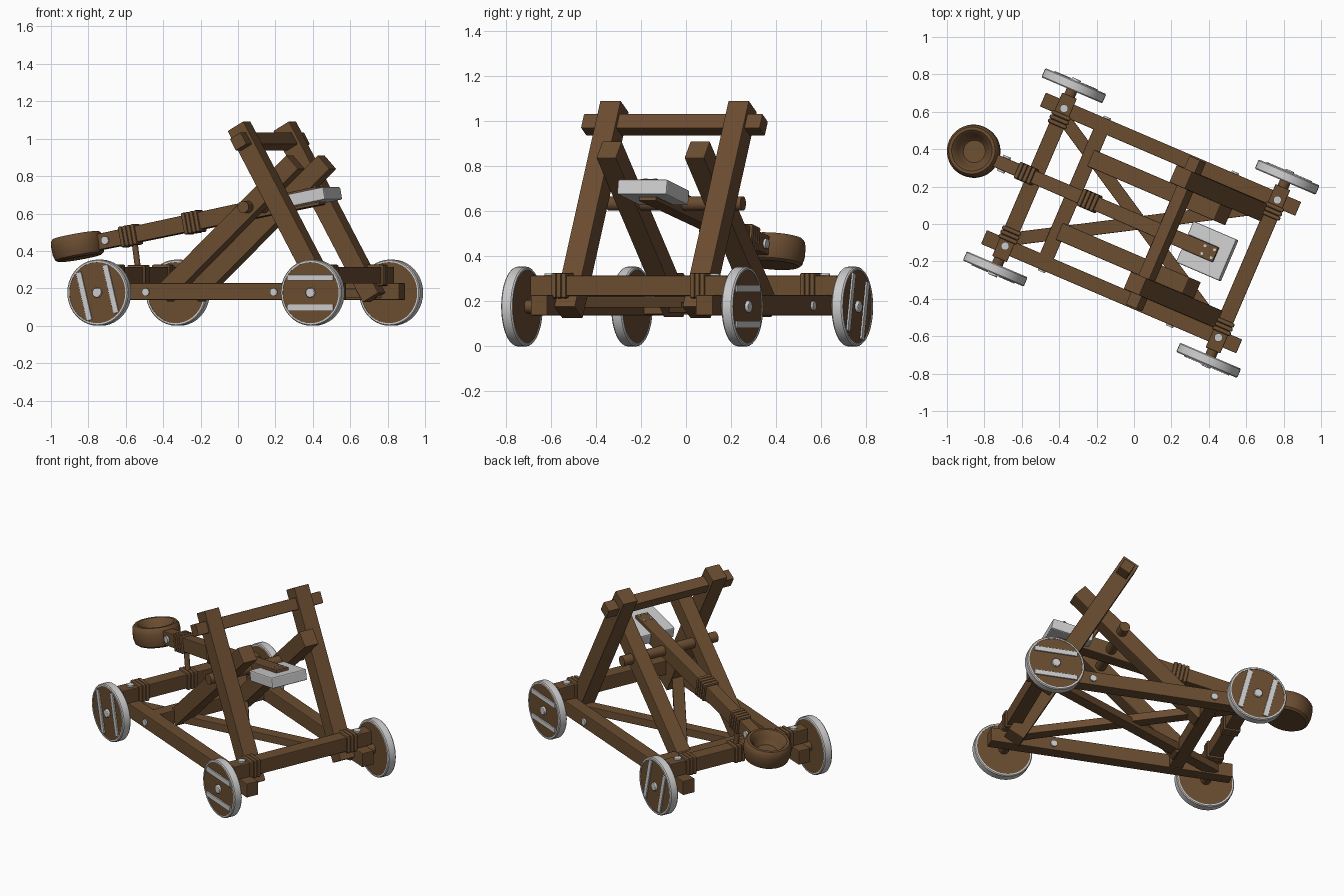
import bpy, bmesh, math
from mathutils import Matrix, Vector

if "Cube" in bpy.data.objects:
    bpy.data.objects.remove(bpy.data.objects["Cube"])

# whole machine is turned about z; parts are built along x (length) and y (width)
G = Matrix.Rotation(math.radians(-23.2), 4, 'Z') @ Matrix.Translation((0, 0.02, 0))
wood = bpy.data.materials.new("wood")
wood.diffuse_color = (0.145, 0.073, 0.03, 1)
wood.use_nodes = True
wood.node_tree.nodes["Principled BSDF"].inputs["Base Color"].default_value = wood.diffuse_color
rope = bpy.data.materials.new("rope")
rope.diffuse_color = (0.155, 0.08, 0.034, 1)
rope.use_nodes = True
rope.node_tree.nodes["Principled BSDF"].inputs["Base Color"].default_value = rope.diffuse_color


def finish(name, bm, M, mat=wood, bevel=0, smooth=False):
    bmesh.ops.recalc_face_normals(bm, faces=bm.faces)
    me = bpy.data.meshes.new(name)
    bm.to_mesh(me)
    bm.free()
    me.transform(G @ M)
    ob = bpy.data.objects.new(name, me)
    bpy.context.collection.objects.link(ob)
    if mat:
        me.materials.append(mat)
    if bevel:
        b = ob.modifiers.new("bevel", 'BEVEL')
        b.width, b.segments = bevel, 2
    if smooth:
        bpy.ops.object.select_all(action='DESELECT')
        ob.select_set(True)
        bpy.context.view_layer.objects.active = ob
        bpy.ops.object.shade_smooth_by_angle(angle=math.radians(35))
    return ob


def frame(p0, p1):
    # x axis along p0-p1, y axis level, placed midway
    x = (Vector(p1) - Vector(p0)).normalized()
    y = Vector((0, 0, 1)).cross(x).normalized()
    z = x.cross(y)
    R = Matrix((x, y, z)).transposed().to_4x4()
    return Matrix.Translation((Vector(p0) + Vector(p1)) / 2) @ R


def beam(name, p0, p1, w, h, end=None, mat=wood, bevel=0.004):
    L = (Vector(p1) - Vector(p0)).length
    bm = bmesh.new()
    bmesh.ops.create_cube(bm, size=1)
    w1, h1 = end or (w, h)
    for v in bm.verts:
        a, b = (w1, h1) if v.co.x > 0 else (w, h)
        v.co = (v.co.x * L, v.co.y * a, v.co.z * b)
    return finish(name, bm, frame(p0, p1), mat, bevel)


def rod(name, p0, p1, r, mat=wood, seg=24, bevel=0):
    d = Vector(p1) - Vector(p0)
    bm = bmesh.new()
    bmesh.ops.create_cone(bm, cap_ends=True, segments=seg, radius1=r, radius2=r, depth=d.length)
    M = Matrix.Translation((Vector(p0) + Vector(p1)) / 2) @ d.to_track_quat('Z', 'Y').to_matrix().to_4x4()
    return finish(name, bm, M, mat, bevel, True)


def lathe(name, profile, M, mat, seg=40):
    bm = bmesh.new()
    vs = [bm.verts.new((r, 0, z)) for r, z in profile]
    es = [bm.edges.new(e) for e in zip(vs, vs[1:])]
    bmesh.ops.spin(bm, geom=vs + es, axis=(0, 0, 1), cent=(0, 0, 0), angle=2 * math.pi, steps=seg)
    bmesh.ops.remove_doubles(bm, verts=bm.verts, dist=1e-5)
    return finish(name, bm, M, mat, 0, True)


def lashing(name, centre, axis, w, h, n=4, pitch=0.024):
    c, a = Vector(centre), Vector(axis).normalized()
    for i in range(n):
        m = c + a * pitch * (i - (n - 1) / 2)
        beam(name, m - a * pitch / 2, m + a * pitch / 2, w, h, mat=rope, bevel=0.009)


REAR, FRONT = -0.587, 0.654

# base frame: end beams on top of the rails, one inner crosspiece, diagonal braces
for n, u in (("rear", REAR), ("front", FRONT)):
    beam(n + "_beam", (u, -0.475, 0.27), (u, 0.475, 0.27), 0.085, 0.09)
beam("inner_crosspiece", (-0.36, -0.37, 0.185), (-0.36, 0.37, 0.185), 0.08, 0.085)
for s in (-1, 1):
    z = 0.185 + s * 0.012
    beam("diagonal_brace", (-0.6, s * 0.37, z), (0.66, -s * 0.37, z), 0.07, 0.05)

for s in (-1, 1):
    beam("side_rail", (-0.71, s * 0.4, 0.183), (0.775, s * 0.4, 0.183), 0.08, 0.09)
    for u in (-0.355, 0.39):
        rod("rail_bolt", (u, s * 0.35, 0.18), (u, s * 0.45, 0.18), 0.021, None, 16)
    # leaning upright and strut
    beam("upright", (0.65, s * 0.31, 0.15), (0.13, s * 0.31, 1.067), 0.1, 0.105)
    beam("strut", (-0.345, s * 0.213, 0.165), (0.418, s * 0.213, 0.875), 0.095, 0.1)
    for u in (REAR, FRONT):
        rod("corner_bolt", (u, s * 0.4, 0.3), (u, s * 0.4, 0.325), 0.022, None, 16)
        lashing("corner_lashing", (u, s * 0.335, 0.27), (0, 1, 0), 0.108, 0.113, 3)
        # wheels: wooden disc, metal tyre, hub bolt, two straps
        rod("wheel_axle", (u, s * 0.36, 0.177), (u, s * 0.52, 0.177), 0.03)
        M = Matrix.Translation((u, s * 0.533, 0.177)) @ Matrix.Rotation(math.pi / 2, 4, 'X')
        rod("wheel_disc", (u, s * 0.509, 0.177), (u, s * 0.557, 0.177), 0.166, wood, 40)
        lathe("wheel_tyre", [(0.163, -0.027), (0.172, -0.027), (0.177, -0.021), (0.177, 0.021),
                             (0.172, 0.027), (0.163, 0.027), (0.163, -0.027)], M, None)
        rod("hub_bolt", (u, s * 0.55, 0.177), (u, s * 0.572, 0.177), 0.026, None, 20, 0.004)
        a = math.radians(104 if u < 0 else 0)
        d, q = Vector((math.cos(a), 0, math.sin(a))), Vector((-math.sin(a), 0, math.cos(a)))
        for k in (-0.08, 0.08):
            c = Vector((u, s * 0.558, 0.177)) + q * k
            w, h = (0.014, 0.032)
            beam("wheel_strap", c - d * 0.132, c + d * 0.132, w, h, mat=None, bevel=0.002)

# top crossbar, tilted with the uprights
bm = bmesh.new()
bmesh.ops.create_cube(bm, size=1)
bmesh.ops.scale(bm, vec=(0.072, 0.865, 0.072), verts=bm.verts)
finish("top_crossbar", bm, Matrix.Translation((0.177, 0, 0.985)) @
       Matrix.Rotation(-math.atan2(0.52, 0.917), 4, 'Y'), wood, 0.004)

# throwing arm and its pivot
SL = 0.193
def on_arm(u, v=0, dz=0):
    return Vector((u, v, 0.635 + (u - 0.16) * SL + dz))
AX = Vector((1, 0, SL)).normalized()
rod("pivot_axle", (0.16, -0.325, 0.635), (0.16, 0.325, 0.635), 0.032)
beam("throwing_arm", on_arm(-0.83), on_arm(0.475), 0.068, 0.085, (0.085, 0.1))
for u, w, h in ((-0.634, 0.095, 0.112), (-0.266, 0.1, 0.118)):
    lashing("arm_lashing", on_arm(u), AX, w, h)
for s in (-1, 1):
    rod("arm_bolt", on_arm(-0.765, s * 0.025), on_arm(-0.765, s * 0.046), 0.022, None, 16)

# tie rope from the arm down to the rear beam
rod("tie_rope", on_arm(-0.615), (REAR, 0, 0.28), 0.016, rope, 12)
lashing("tie_lashing", (REAR, 0, 0.27), (0, 1, 0), 0.106, 0.111, 3)

# bucket
T = frame(on_arm(-0.95), on_arm(-0.93))
lathe("bucket", [(0, -0.062), (0.118, -0.062), (0.132, -0.052), (0.141, -0.02), (0.142, 0.02),
                 (0.138, 0.048), (0.126, 0.062), (0.11, 0.062), (0.096, 0.048), (0.084, 0.02),
                 (0.066, -0.005), (0.06, -0.012), (0, -0.012)], T, wood)

# slotted counterweight plate around the arm end
bm = bmesh.new()
pts = [(-0.128, -0.12), (0.128, -0.12), (0.128, 0.12), (-0.128, 0.12),
       (-0.128, 0.041), (0.055, 0.041), (0.055, -0.041), (-0.128, -0.041)]
f = bm.faces.new([bm.verts.new((x, y, -0.034)) for x, y in pts])
ext = bmesh.ops.extrude_face_region(bm, geom=[f])
bmesh.ops.translate(bm, vec=(0, 0, 0.068), verts=[v for v in ext['geom'] if isinstance(v, bmesh.types.BMVert)])
finish("counterweight", bm, frame(on_arm(0.407), on_arm(0.427)), None, 0.007)
for u in (0.395, 0.45):
    for v in (-0.023, 0.023):
        rod("counterweight_rivet", on_arm(u, v, 0.045), on_arm(u, v, 0.056), 0.008, None, 10)
